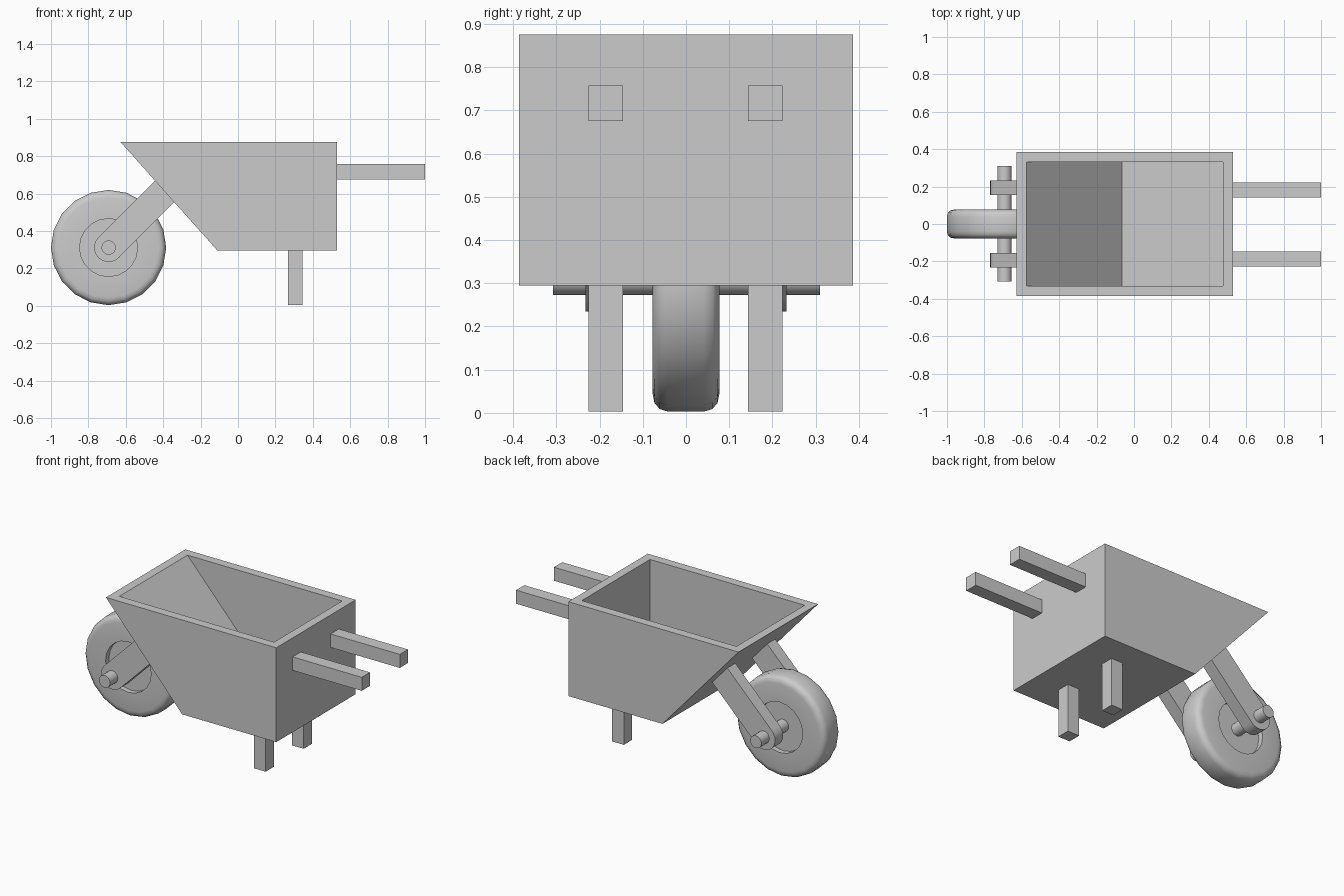
import bpy, bmesh, math

if "Cube" in bpy.data.objects:
    bpy.data.objects.remove(bpy.data.objects["Cube"])

WHEEL_X, WHEEL_Z = -0.692, 0.311


def finish(name, bm, smooth=False):
    bmesh.ops.remove_doubles(bm, verts=bm.verts, dist=1e-5)
    bmesh.ops.recalc_face_normals(bm, faces=bm.faces)
    mesh = bpy.data.meshes.new(name)
    bm.to_mesh(mesh)
    bm.free()
    ob = bpy.data.objects.new(name, mesh)
    bpy.context.collection.objects.link(ob)
    if smooth:
        bpy.ops.object.select_all(action='DESELECT')
        ob.select_set(True)
        bpy.context.view_layer.objects.active = ob
        bpy.ops.object.shade_smooth_by_angle(angle=math.radians(40))
    return ob


def box(name, x, y, z):
    bm = bmesh.new()
    bmesh.ops.create_cube(bm, size=1)
    for v in bm.verts:
        v.co = [lo + (c + 0.5) * (hi - lo) for c, (lo, hi) in zip(v.co, (x, y, z))]
    return finish(name, bm)


def prism(name, profile, y0, y1, smooth=False):
    """Extrude an XZ outline from y0 to y1."""
    bm = bmesh.new()
    a = [bm.verts.new((x, y0, z)) for x, z in profile]
    b = [bm.verts.new((x, y1, z)) for x, z in profile]
    n = len(profile)
    bm.faces.new(a)
    bm.faces.new(b[::-1])
    for i in range(n):
        bm.faces.new((a[i], b[i], b[(i + 1) % n], a[(i + 1) % n]))
    return finish(name, bm, smooth)


def lathe(name, profile, sides):
    """Spin a (radius, y) profile around the wheel axis."""
    bm = bmesh.new()
    verts = [bm.verts.new((WHEEL_X + r, y, WHEEL_Z)) for r, y in profile]
    edges = [bm.edges.new(p) for p in zip(verts, verts[1:])]
    bmesh.ops.spin(bm, geom=verts + edges, cent=(WHEEL_X, 0, WHEEL_Z), axis=(0, 1, 0),
                   angle=math.tau, steps=sides, use_duplicate=False)
    bmesh.ops.remove_doubles(bm, verts=bm.verts, dist=1e-5)
    bmesh.ops.dissolve_degenerate(bm, edges=bm.edges, dist=1e-5)
    return finish(name, bm, True)


# Open tray: outer shell, rim and inner cavity as nested rings
def tray():
    bm = bmesh.new()

    def ring(x0, x1, y, z):
        return [bm.verts.new(p) for p in ((x0, -y, z), (x1, -y, z), (x1, y, z), (x0, y, z))]

    rings = [ring(-0.11, 0.53, 0.386, 0.295), ring(-0.628, 0.53, 0.386, 0.875),
             ring(-0.575, 0.477, 0.331, 0.875), ring(-0.063, 0.477, 0.331, 0.31)]
    for lo, hi in zip(rings, rings[1:]):
        for i in range(4):
            j = (i + 1) % 4
            bm.faces.new((lo[i], lo[j], hi[j], hi[i]))
    bm.faces.new(rings[0])
    bm.faces.new(rings[-1])
    finish("tray", bm)


tray()

# Wheel with rounded tread and recessed hub
half = [(0, 0.045), (0.155, 0.045), (0.155, 0.077), (0.268, 0.077),
        (0.288, 0.073), (0.302, 0.061), (0.308, 0.042)]
lathe("wheel", half + [(r, -y) for r, y in reversed(half)], 20)

# Axle
lathe("axle", [(0, -0.308), (0.038, -0.308), (0.038, 0.31), (0, 0.31)], 20)

# Fork arm outline: round end at the axle, cut along the sloped tray face
arm = [(WHEEL_X + 0.077 * math.cos(math.radians(a)), WHEEL_Z + 0.077 * math.sin(math.radians(a)))
       for a in range(135, 316, 15)]
arm += [(-0.335, 0.561), (-0.438, 0.675)]

# Paired fork arms, handles and legs
for side, s, c in (("right", -1, -0.186), ("left", 1, 0.183)):
    y = (c - 0.04, c + 0.04)
    prism(side + "_fork_arm", arm, s * 0.155, s * 0.233, True)
    box(side + "_handle", (0.525, 1.0), y, (0.675, 0.758))
    box(side + "_leg", (0.267, 0.346), y, (0.003, 0.3))
